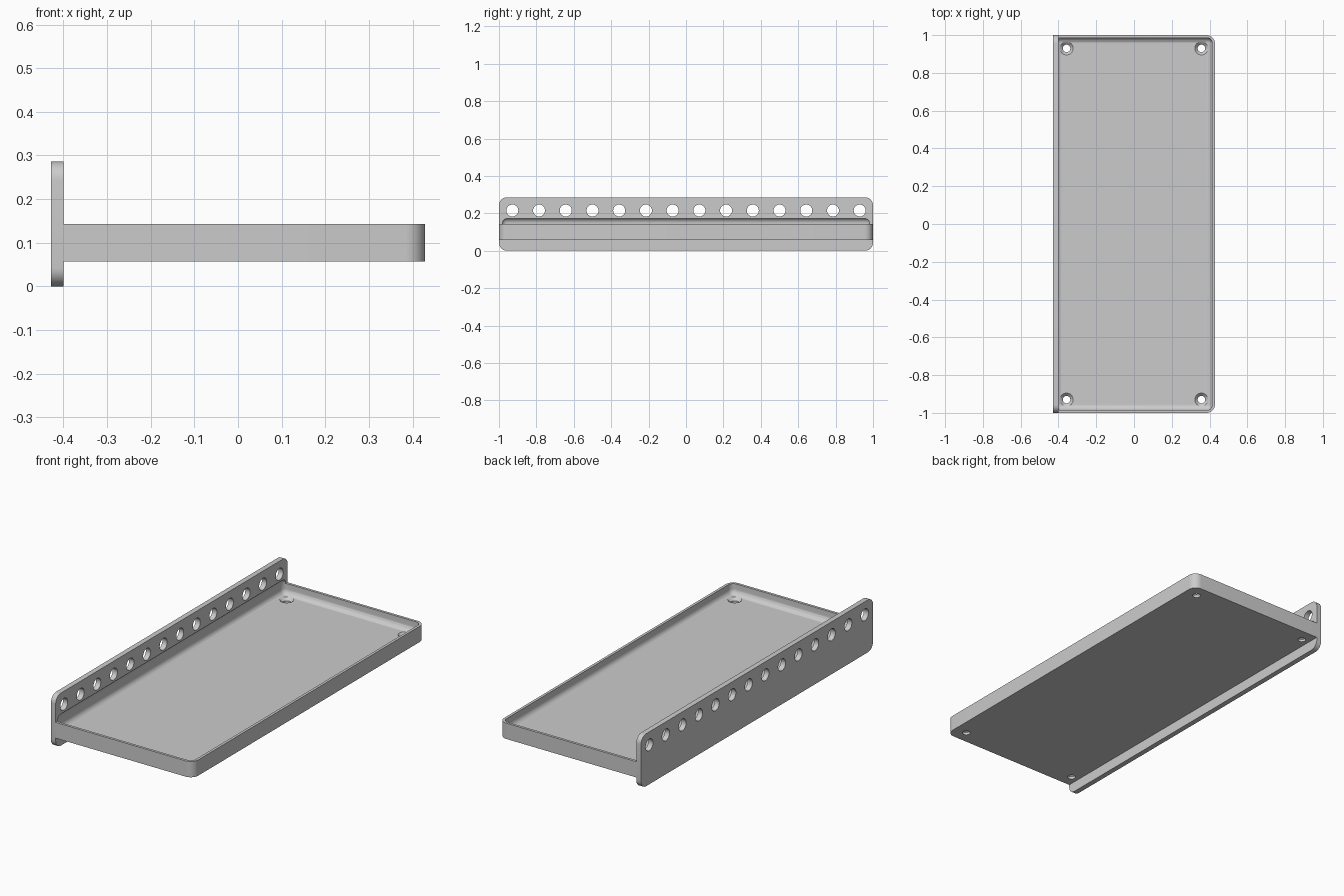
import bpy, bmesh, math
from mathutils import Matrix

cube = bpy.data.objects.get("Cube")
if cube:
    bpy.data.objects.remove(cube)

grey = bpy.data.materials.new("light grey")
grey.use_nodes = True
GREY = (0.6, 0.6, 0.6, 1)
grey.diffuse_color = GREY
grey.node_tree.nodes["Principled BSDF"].inputs["Base Color"].default_value = GREY


def finish(name, bm):
    mesh = bpy.data.meshes.new(name)
    bmesh.ops.recalc_face_normals(bm, faces=bm.faces)
    bm.to_mesh(mesh)
    bm.free()
    mesh.materials.append(grey)
    obj = bpy.data.objects.new(name, mesh)
    bpy.context.collection.objects.link(obj)
    return obj


def rounded_box(name, low, high, radius, pick, segments=8):
    """Box between two corners; edges chosen by pick(direction, midpoint) are rounded."""
    bm = bmesh.new()
    bmesh.ops.create_cube(bm, size=1)
    for v in bm.verts:
        v.co = [a + (c + 0.5) * (b - a) for a, b, c in zip(low, high, v.co)]
    edges = []
    for e in bm.edges:
        a, b = (v.co for v in e.verts)
        if pick((b - a).normalized(), (a + b) / 2):
            edges.append(e)
    bmesh.ops.bevel(bm, geom=edges, offset=radius, segments=segments,
                    profile=0.5, affect='EDGES')
    return finish(name, bm)


def add_cone(bm, r1, r2, depth, matrix):
    bmesh.ops.create_cone(bm, cap_ends=True, segments=32, radius1=r1, radius2=r2,
                          depth=depth, matrix=matrix)


def cut(obj, cutters):
    bpy.context.view_layer.objects.active = obj
    for cutter in cutters:
        mod = obj.modifiers.new("cut", 'BOOLEAN')
        mod.operation = 'DIFFERENCE'
        mod.solver = 'EXACT'
        mod.object = cutter
        bpy.ops.object.modifier_apply(modifier=mod.name)


# Shared dimensions
PANEL_X = -0.4
HALF_X = 0.4286
FLOOR_Z = 0.086

# Solid tray block and upright panel
tray = rounded_box("tray", (PANEL_X, -1, 0.057), (HALF_X, 1, 0.143), 0.045,
                   lambda d, m: abs(d.z) > 0.9 and m.x > 0)
panel = rounded_box("side_panel", (-HALF_X, -1, 0), (PANEL_X, 1, 0.286), 0.043,
                    lambda d, m: abs(d.x) > 0.9)

# Rounded pocket that hollows the tray and grooves the panel
pocket = rounded_box("pocket_cutter", (-0.414, -0.986, FLOOR_Z), (0.414, 0.986, 0.176),
                     0.029, lambda d, m: True)

# Row of round holes along the panel
bm = bmesh.new()
for i in range(14):
    y = (i - 6.5) / 7
    add_cone(bm, 0.032, 0.032, 0.2, Matrix.Translation((PANEL_X, y, 0.215))
             @ Matrix.Rotation(math.pi / 2, 4, 'Y'))
row_holes = finish("row_hole_cutter", bm)

# Countersunk screw holes in the floor corners
shafts, sinks = bmesh.new(), bmesh.new()
for x in (-0.357, 0.357):
    for y in (-0.93, 0.93):
        add_cone(shafts, 0.02, 0.02, 0.2, Matrix.Translation((x, y, FLOOR_Z)))
        add_cone(sinks, 0.015, 0.055, 0.04, Matrix.Translation((x, y, FLOOR_Z)))
shaft_holes = finish("shaft_cutter", shafts)
sink_holes = finish("countersink_cutter", sinks)

cut(tray, [pocket, sink_holes, shaft_holes])
cut(panel, [pocket, row_holes])
for cutter in (pocket, row_holes, shaft_holes, sink_holes):
    bpy.data.objects.remove(cutter)

# Smooth the fillets and hole walls, keep the hard edges
for obj in (tray, panel):
    bpy.ops.object.select_all(action='DESELECT')
    obj.select_set(True)
    bpy.context.view_layer.objects.active = obj
    bpy.ops.object.shade_smooth_by_angle(angle=math.radians(30))
